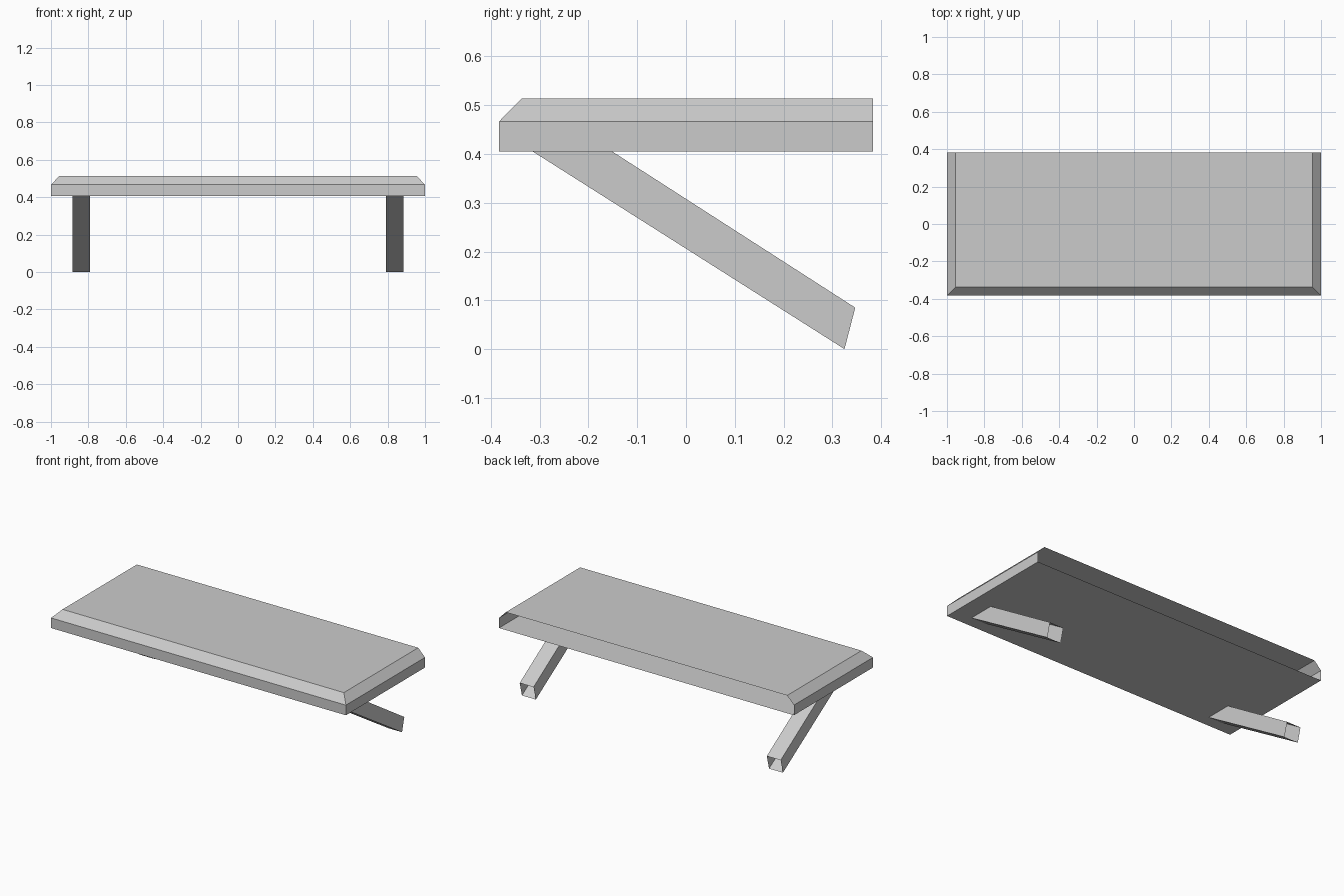
import bpy
import bmesh

cube = bpy.data.objects.get("Cube")
if cube:
    bpy.data.objects.remove(cube, do_unlink=True)

grey = bpy.data.materials.new("light_grey")
grey.use_nodes = True
grey.diffuse_color = (0.6, 0.6, 0.6, 1)
grey.node_tree.nodes["Principled BSDF"].inputs["Base Color"].default_value = (0.6, 0.6, 0.6, 1)


def loft(name, rings, open_sides=(), bottom=True, top=True):
    """Join four-cornered rings into a shell, leaving the chosen sides open."""
    bm = bmesh.new()
    loops = [[bm.verts.new(p) for p in ring] for ring in rings]
    for low, high in zip(loops, loops[1:]):
        for i in range(4):
            if i not in open_sides:
                j = (i + 1) % 4
                bm.faces.new((low[i], low[j], high[j], high[i]))
    if bottom:
        bm.faces.new(loops[0][::-1])
    if top:
        bm.faces.new(loops[-1])
    mesh = bpy.data.meshes.new(name)
    bm.to_mesh(mesh)
    bm.free()
    mesh.materials.append(grey)
    obj = bpy.data.objects.new(name, mesh)
    bpy.context.scene.collection.objects.link(obj)
    return obj


HALF_DEPTH = 0.383


def slab_ring(z, inset):
    x, front = 1 - inset, inset - HALF_DEPTH
    return [(-x, front, z), (x, front, z), (x, HALF_DEPTH, z), (-x, HALF_DEPTH, z)]


# Slab: hollow box with bevelled front and ends, open at the back
loft("shelf_slab",
     [slab_ring(0.405, 0), slab_ring(0.467, 0), slab_ring(0.514, 0.046)],
     open_sides=(2,))


# Slanted braces: square tubes with open ends
def brace_ring(x, low, high):
    a, b = x - 0.047, x + 0.047
    return [(a, *low), (b, *low), (b, *high), (a, *high)]


for name, x in (("left_brace", 0.838), ("right_brace", -0.838)):
    loft(name,
         [brace_ring(x, (0.325, 0), (0.347, 0.085)),
          brace_ring(x, (-0.314, 0.405), (-0.151, 0.405))],
         bottom=False, top=False)
    # Tube walls face outwards
    mesh = bpy.data.objects[name].data
    bm = bmesh.new()
    bm.from_mesh(mesh)
    for face in bm.faces:
        outward = face.calc_center_median() - sum(
            (v.co for v in bm.verts), start=face.normal * 0) / len(bm.verts)
        if face.normal.dot(outward) < 0:
            face.normal_flip()
    bm.to_mesh(mesh)
    bm.free()
